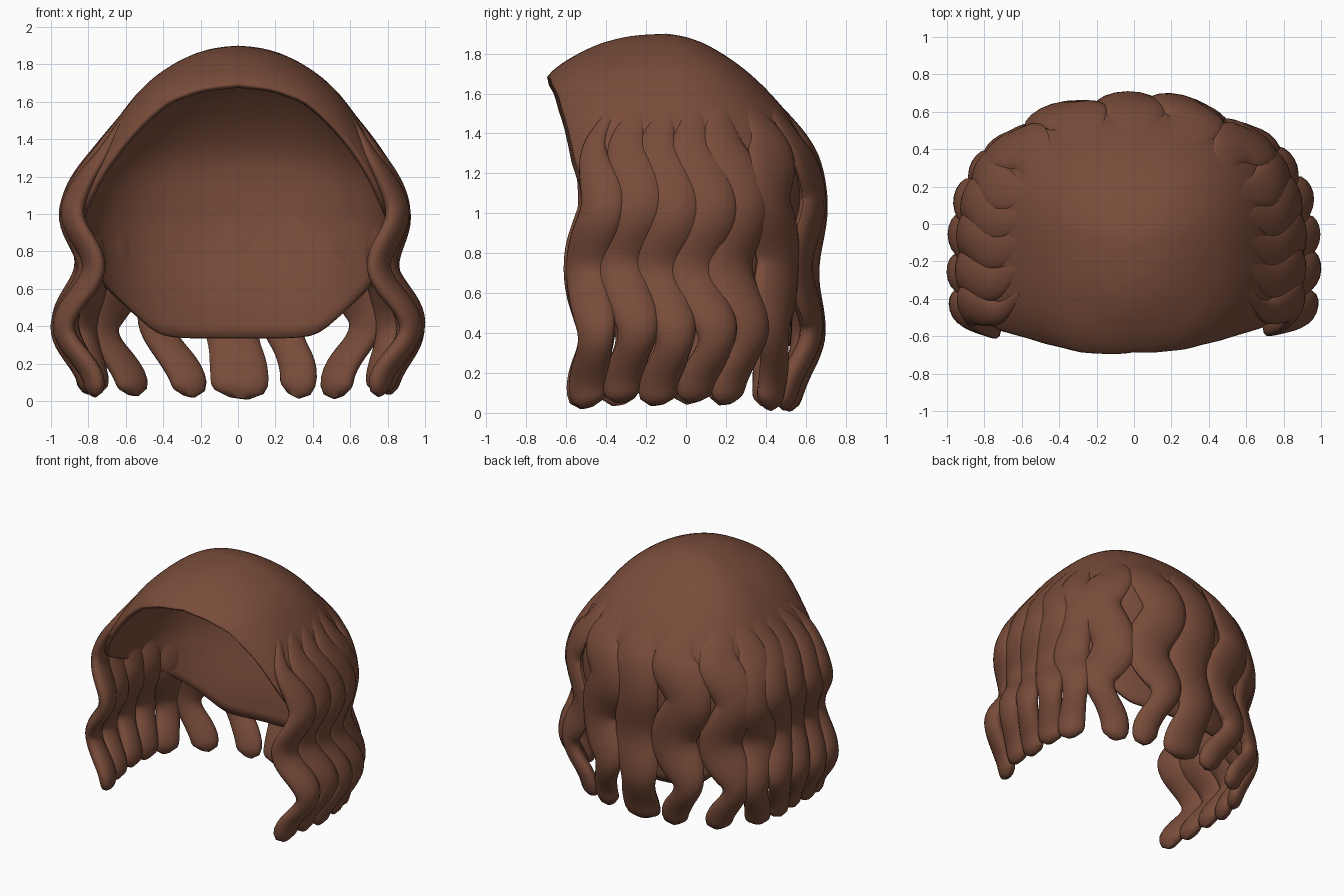
import bpy, math, random
from mathutils import Vector

if "Cube" in bpy.data.objects:
    bpy.data.objects.remove(bpy.data.objects["Cube"])

random.seed(4)
CY = -0.1   # plan centre of the head
TOP = 1.9
UP = Vector((0, 0, 1))

hair = bpy.data.materials.new("brown_hair")
hair.diffuse_color = (0.19, 0.072, 0.042, 1)
hair.use_nodes = True
hair.node_tree.nodes["Principled BSDF"].inputs["Base Color"].default_value = hair.diffuse_color

# height, half width, front depth, back depth, squareness of the front
LEVELS = [
    (1.9, 0.0, 0.0, 0.0, 2), (1.894, 0.08, 0.13, 0.05, 2), (1.88, 0.165, 0.23, 0.12, 2),
    (1.84, 0.28, 0.37, 0.22, 2.1), (1.77, 0.405, 0.5, 0.335, 2.3), (1.69, 0.5, 0.61, 0.435, 2.5),
    (1.58, 0.595, 0.64, 0.545, 2.8), (1.47, 0.67, 0.64, 0.635, 3), (1.33, 0.755, 0.63, 0.715, 3.3),
    (1.2, 0.815, 0.62, 0.735, 3.6), (1.0, 0.84, 0.61, 0.73, 4), (0.8, 0.845, 0.61, 0.72, 4),
    (0.6, 0.86, 0.61, 0.71, 4), (0.34, 0.87, 0.62, 0.71, 4), (0.0, 0.85, 0.62, 0.61, 4)]
# angle from the front, height of the rim
RIM = [(0, 1.695), (19, 1.67), (35, 1.6), (48, 1.44), (54, 1.32), (60, 1.15),
       (66, 1.03), (90, 0.85), (120, 0.58), (143, 0.35), (155, 0.335), (180, 0.335)]


def smooth(t):
    t = min(1, max(0, t))
    return t * t * (3 - 2 * t)


def lookup(rows, v):
    for a, b in zip(rows, rows[1:]):
        if min(a[0], b[0]) <= v <= max(a[0], b[0]):
            f = (v - a[0]) / (b[0] - a[0])
            return [p + (q - p) * f for p, q in zip(a[1:], b[1:])]
    return rows[-1][1:]


def soft_lookup(rows, v, h):
    cols = [lookup(rows, v + h * k / 2) for k in (-2, -1, 0, 1, 2)]
    return [sum(c) / 5 for c in zip(*cols)]


def head_point(angle, z, off=0.0):
    """Point on the hair volume; angle 0 = front, positive toward +x."""
    w, front, back, n = soft_lookup(LEVELS, z, max(0, min(0.06, (TOP - z) / 2, z)))
    s, c = math.sin(angle), math.cos(angle)
    front *= 1 - 0.04 * s                                  # slight sideways sweep
    w *= 1 - 0.02 * s * math.exp(-((z - 1.05) / 0.3) ** 2)
    d, n = (front, n) if c > 0 else (back, 2.3)
    r = 0.0
    if w > 0:
        r = (abs(s / w) ** n + abs(c / d) ** n) ** (-1 / n)
    r = max(0, r + off)
    return Vector((r * s, CY - r * c, z))


def make(name, verts, faces):
    me = bpy.data.meshes.new(name)
    me.from_pydata(verts, [], faces)
    me.materials.append(hair)
    me.validate()
    ob = bpy.data.objects.new(name, me)
    bpy.context.collection.objects.link(ob)
    bpy.context.view_layer.objects.active = ob
    ob.select_set(True)
    bpy.ops.object.shade_smooth_by_angle(angle=math.radians(50))
    ob.select_set(False)
    return ob


# Cap: open shell from the crown down to the rim
NA, NR = 96, 40
verts, faces = [(0, CY, TOP)], []
for j in range(1, NR + 1):
    for i in range(NA):
        a = (i / NA * 2 - 1) * math.pi
        deg = abs(math.degrees(a))
        rim = soft_lookup(RIM, deg, min(4, deg, 180 - deg))[0]
        z = TOP - (TOP - rim) * (j / NR) ** 1.7
        verts.append(head_point(a, z, -0.08 * smooth((1.0 - z) / 0.6)))
for i in range(NA):
    k = (i + 1) % NA
    faces.append((0, 1 + i, 1 + k))
    for j in range(NR - 1):
        p, q = 1 + j * NA, 1 + (j + 1) * NA
        faces.append((p + i, q + i, q + k, p + k))
cap = make("hair_cap", verts, faces)
so = cap.modifiers.new("thickness", 'SOLIDIFY')
so.thickness, so.offset = 0.03, -1


def lock(name, deg, half_w, tip_w, out_amp, side_amp, z_tip, z_top):
    """Wavy flattened strand that grows out of the cap."""
    a0 = math.radians(deg)
    sgn = 1 if deg > 0 else -1
    shift = random.uniform(-0.03, 0.03)
    rings, seg = 52, 16

    def centre(z):
        ph = 2 * math.pi * (z - 1.05 - shift) / 0.64
        grow = smooth((1.6 - z) / 1.1)
        tang = (head_point(a0 + 0.02, z) - head_point(a0 - 0.02, z)).normalized()
        lift = -0.022 + 0.037 * smooth((1.65 - z) / 0.45)
        c = head_point(a0, z) + tang.cross(UP) * (out_amp * math.cos(ph) * grow + lift)
        side = side_amp * math.cos(ph) * smooth((1.75 - z) / 0.5)
        return c + tang * sgn * side, tang

    vs, fs = [], []
    for j in range(rings + 1):
        z = z_top + (z_tip - z_top) * j / rings
        c, wdir = centre(z)
        path = (centre(z - 0.02)[0] - centre(z + 0.02)[0]).normalized()
        wdir = (wdir - path * wdir.dot(path)).normalized()
        ndir = wdir.cross(path).normalized()
        start = 0.25 + 0.75 * smooth((z_top - z) / 0.45)
        e = min(1, (z - z_tip) / 0.09)
        end = 0.35 + 0.65 * math.sqrt(max(0, 1 - (1 - e) ** 2))
        # waist above a slightly flared tip
        waist = 1 - 0.12 * math.exp(-((z - 0.32) / 0.1) ** 2)
        hw = (tip_w + (half_w - tip_w) * smooth((z - 0.25) / 0.4)) * start * end * waist
        ht = (0.01 + 0.045 * smooth((1.6 - z) / 0.6)) * end
        for i in range(seg):
            t = 2 * math.pi * i / seg
            # the edges of wide strands curl around the head
            curl = ndir * (hw * math.cos(t)) ** 2 * 0.5
            vs.append(c + wdir * hw * math.cos(t) + ndir * ht * math.sin(t) + curl)
    for j in range(rings):
        for i in range(seg):
            k = (i + 1) % seg
            fs.append((j * seg + i, j * seg + k, (j + 1) * seg + k, (j + 1) * seg + i))
    fs.append(tuple(reversed(range(seg))))
    fs.append(tuple(range(rings * seg, (rings + 1) * seg)))
    make(name, vs, fs)


# Locks: right and left angle, half width, tip half width, outward wave, sideways wave, tip, top
LOCKS = [
    ("front_lock", 66, 66, 0.115, 0.1, 0.065, 0.05, 0.03, 1.55),
    ("temple_lock", 78, 77, 0.125, 0.1, 0.065, 0.045, 0.04, 1.6),
    ("ear_lock", 90, 90, 0.13, 0.1, 0.06, 0.045, 0.04, 1.65),
    ("side_lock", 103, 102, 0.13, 0.1, 0.055, 0.045, 0.04, 1.65),
    ("rear_side_lock", 115, 114, 0.135, 0.1, 0.04, 0.035, 0.03, 1.68),
    ("outer_back_lock", 131, 128, 0.155, 0.1, 0.025, -0.055, 0.015, 1.7),
    ("back_lock", 157, 152, 0.17, 0.1, 0.02, -0.06, 0.01, 1.7)]
for name, right, left, hw, tw, oa, sa, zt, top in LOCKS:
    for side, deg in (("right", right), ("left", -left)):
        flip = -1 if deg == 157 else 1
        lock(f"{name}_{side}", deg, hw, tw, oa, sa * flip,
             zt + random.uniform(-0.005, 0.02), top + random.uniform(-0.04, 0.04))
lock("centre_back_lock", 181, 0.175, 0.155, 0.02, 0.02, 0.015, 1.7)
